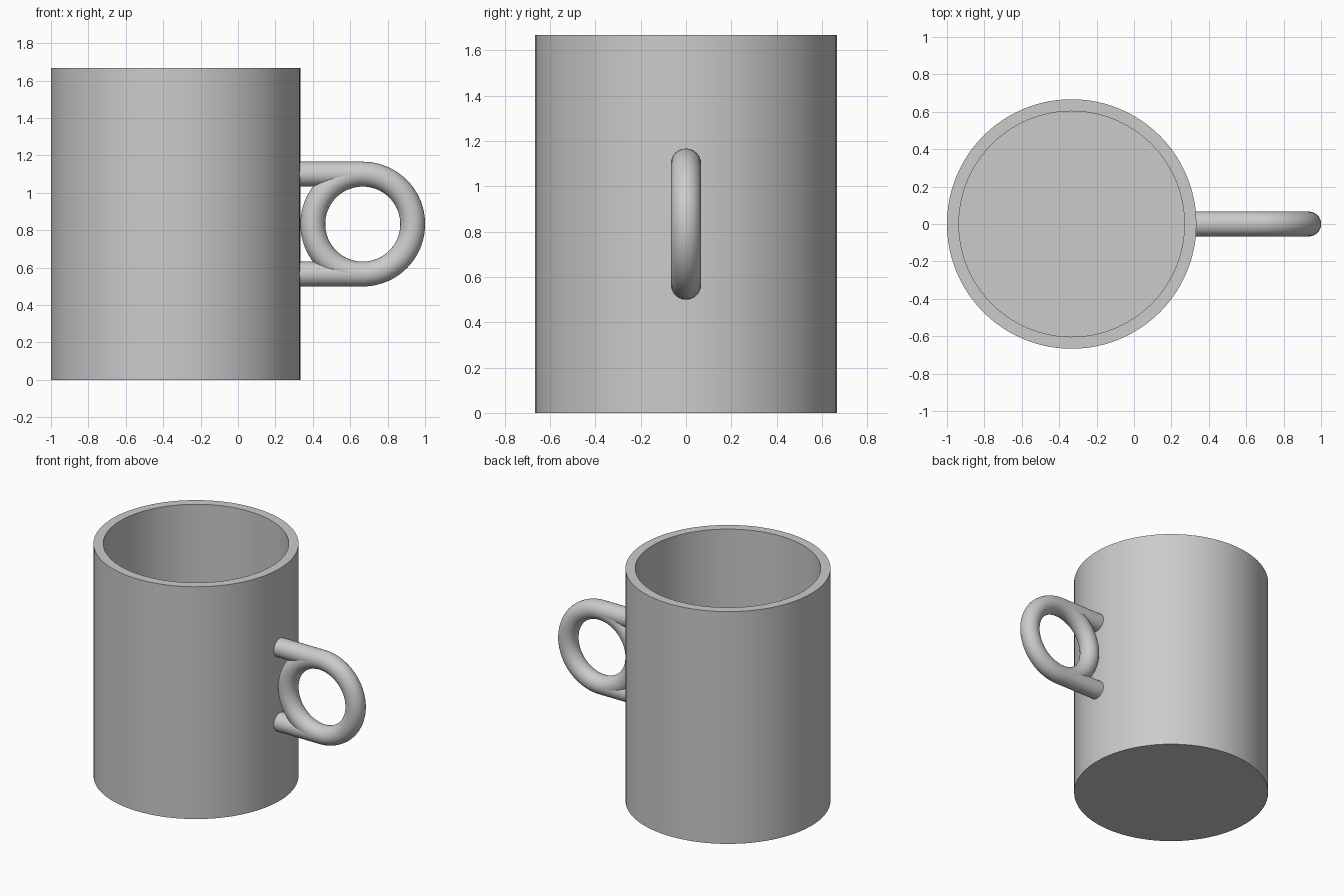
import bpy
import bmesh
import math
from mathutils import Matrix, Vector

cube = bpy.data.objects.get("Cube")
if cube:
    bpy.data.objects.remove(cube, do_unlink=True)

CUP_X = -1 / 3
RADIUS, INNER, HEIGHT, FLOOR = 0.667, 0.603, 1.667, 0.067
RING_X, RING_Z, RING_R, TUBE = 0.667, 0.833, 0.267, 0.0665

grey = bpy.data.materials.new("Grey")
grey.use_nodes = True
colour = (0.6, 0.6, 0.6, 1)
grey.diffuse_color = colour
grey.node_tree.nodes["Principled BSDF"].inputs["Base Color"].default_value = colour


def finish(obj):
    """Apply the material and smooth shading with sharp rims."""
    obj.data.materials.clear()
    obj.data.materials.append(grey)
    bpy.ops.object.select_all(action="DESELECT")
    obj.select_set(True)
    bpy.context.view_layer.objects.active = obj
    bpy.ops.object.shade_smooth_by_angle(angle=math.radians(30))


# Hollow cup body, turned from a wall and floor profile
profile = [(0, 0), (RADIUS, 0), (RADIUS, HEIGHT), (INNER, HEIGHT), (INNER, FLOOR), (0, FLOOR)]
bm = bmesh.new()
verts = [bm.verts.new((r, 0, z)) for r, z in profile]
edges = [bm.edges.new(pair) for pair in zip(verts, verts[1:])]
bmesh.ops.spin(bm, geom=verts + edges, cent=(0, 0, 0), axis=(0, 0, 1),
               angle=math.tau, steps=96, use_merge=False)
bmesh.ops.remove_doubles(bm, verts=bm.verts, dist=0.0001)
bmesh.ops.recalc_face_normals(bm, faces=bm.faces)
mesh = bpy.data.meshes.new("cup_body")
bm.to_mesh(mesh)
bm.free()
cup = bpy.data.objects.new("cup_body", mesh)
cup.location.x = CUP_X
bpy.context.collection.objects.link(cup)
finish(cup)

# Handle ring
bpy.ops.mesh.primitive_torus_add(major_radius=RING_R, minor_radius=TUBE,
                                 major_segments=96, minor_segments=32,
                                 location=(RING_X, 0, RING_Z),
                                 rotation=(math.pi / 2, 0, 0))
ring = bpy.context.object
ring.name = "handle_ring"
finish(ring)

# Straight bars joining the ring to the wall
start = CUP_X + RADIUS - 0.006
for name, side in (("upper_handle_bar", 1), ("lower_handle_bar", -1)):
    bpy.ops.mesh.primitive_cylinder_add(vertices=32, radius=TUBE, depth=RING_X - start,
                                        location=((RING_X + start) / 2, 0, RING_Z + side * RING_R),
                                        rotation=(0, math.pi / 2, 0))
    bar = bpy.context.object
    bar.name = name
    finish(bar)
